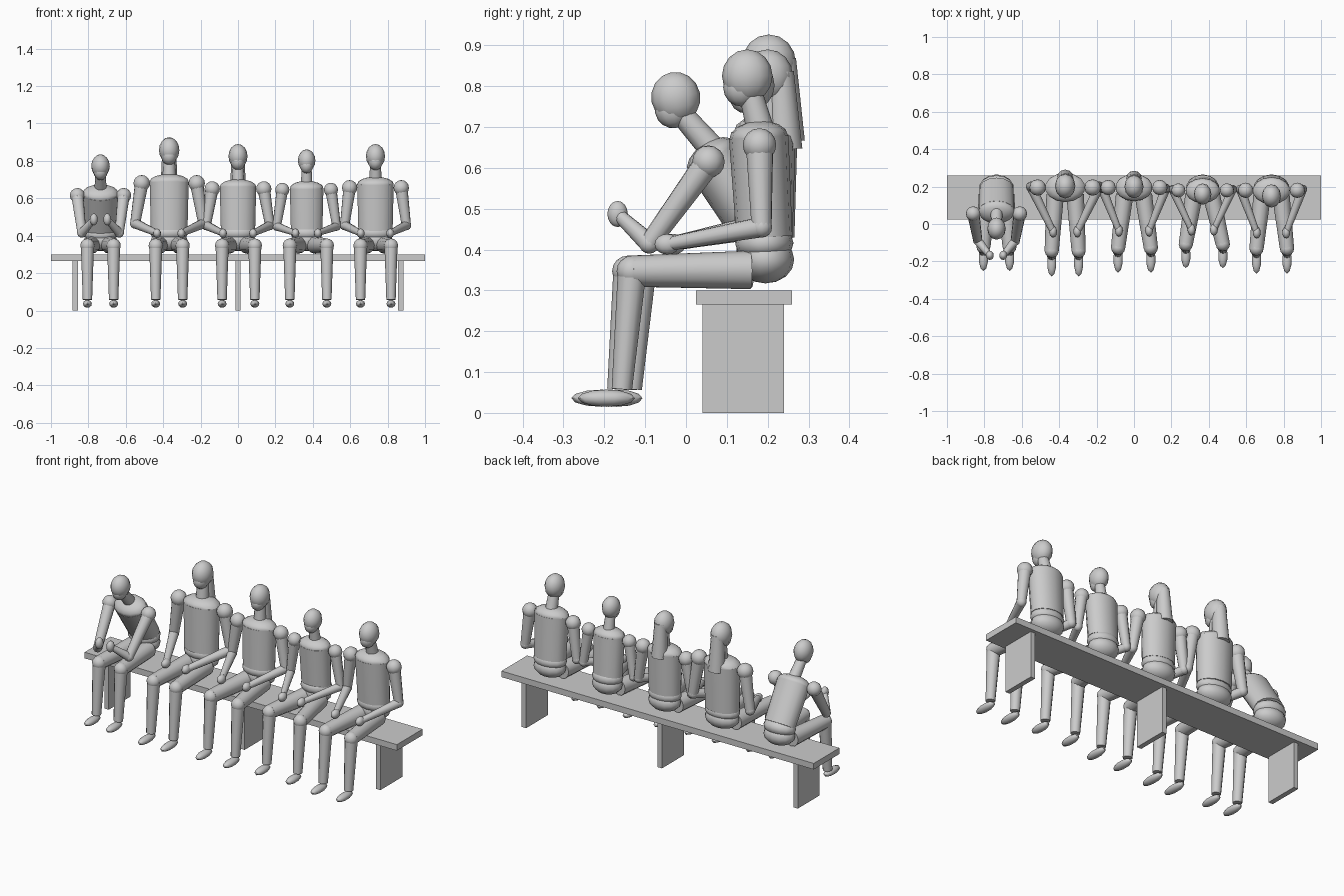
import bpy, bmesh, math
from mathutils import Matrix, Vector

if "Cube" in bpy.data.objects:
    bpy.data.objects.remove(bpy.data.objects["Cube"])


def finish(name, bm, mat):
    bm.transform(mat)
    me = bpy.data.meshes.new(name)
    bm.to_mesh(me)
    bm.free()
    for p in me.polygons:
        p.use_smooth = True
    me.set_sharp_from_angle(angle=math.radians(45))
    ob = bpy.data.objects.new(name, me)
    bpy.context.collection.objects.link(ob)
    return ob


def box(name, x0, x1, y0, y1, z0, z1):
    bm = bmesh.new()
    bmesh.ops.create_cube(bm, size=1)
    mat = Matrix.LocRotScale(Vector(((x0 + x1) / 2, (y0 + y1) / 2, (z0 + z1) / 2)), None,
                             Vector((x1 - x0, y1 - y0, z1 - z0)))
    return finish(name, bm, mat)


def ball(name, loc, radii, tilt=0, u=12, v=8):
    bm = bmesh.new()
    bmesh.ops.create_uvsphere(bm, u_segments=u, v_segments=v, radius=1)
    mat = Matrix.Translation(loc) @ Matrix.Rotation(tilt, 4, 'X') @ Matrix.Diagonal((*radii, 1))
    return finish(name, bm, mat)


def limb(name, a, b, r1, r2, n=12):
    a, b = Vector(a), Vector(b)
    d = b - a
    bm = bmesh.new()
    bmesh.ops.create_cone(bm, cap_ends=True, segments=n, radius1=r1, radius2=r2, depth=d.length)
    mat = Matrix.Translation((a + b) / 2) @ d.to_track_quat('Z', 'Y').to_matrix().to_4x4()
    return finish(name, bm, mat)


def barrel(name, x, a, b, rx, ry, taper):
    """Elliptical tapered cylinder leaning in the yz plane from a to b."""
    dy, dz = b[0] - a[0], b[1] - a[1]
    bm = bmesh.new()
    bmesh.ops.create_cone(bm, cap_ends=True, segments=14, radius1=taper, radius2=1,
                          depth=math.hypot(dy, dz))
    mat = (Matrix.Translation((x, (a[0] + b[0]) / 2, (a[1] + b[1]) / 2))
           @ Matrix.Rotation(math.atan2(-dy, dz), 4, 'X') @ Matrix.Diagonal((rx, ry, 1, 1)))
    return finish(name, bm, mat)


# Bench
box("bench_seat", -1, 1, 0.025, 0.26, 0.265, 0.30)
for lx in (-0.87, 0, 0.87):
    box("bench_leg", lx - 0.014, lx + 0.014, 0.04, 0.24, 0, 0.265)


def figure(x, s, chest, head, shoulder, elbow, hand, knee_y, feet, hair=False, tilt=0):
    cy, cz = chest
    hy, hz = head
    rx = 0.1 * s
    py = 0.195
    lean = math.atan2(py - cy, cz - 0.42)
    # Pelvis, belly and torso
    ball("pelvis", (x, py, 0.375), (0.094 * s, 0.07, 0.058), u=14)
    ball("belly", (x, py - 0.003, 0.415), (0.097 * s, 0.071, 0.048), lean / 2, u=14)
    barrel("torso", x, (py - 0.003, 0.43), (cy, cz), rx, 0.073 * s, 0.94)
    ball("chest_top", (x, cy, cz), (rx, 0.072 * s, 0.04), lean, u=14)
    # Neck and head
    limb("neck", (x, cy + 0.005, cz + 0.015), (x, hy + 0.005, hz - 0.03), 0.034 * s, 0.028 * s)
    ball("head", (x, hy, hz), (0.051 * s, 0.062 * s, 0.065 * s), tilt)
    off = Matrix.Rotation(tilt, 3, 'X') @ Vector((0, -0.014, -0.028)) * s
    ball("jaw", Vector((x, hy, hz)) + off, (0.039 * s, 0.045 * s, 0.047 * s), tilt)
    if hair:
        limb("long_hair", (x, hy + 0.03, hz + 0.01), (x, hy + 0.042, hz - 0.18 * s), 0.034 * s, 0.043 * s)
    for side, fx in zip((-1, 1), feet):
        def pt(p):
            return Vector((x + side * p[0], p[1], p[2]))
        sh, el, ha = pt(shoulder), pt(elbow), pt(hand)
        # Arm
        ball("shoulder", sh, (0.041 * s,) * 3)
        limb("upper_arm", sh, el, 0.034 * s, 0.025 * s)
        ball("elbow", el, (0.026 * s,) * 3)
        limb("forearm", el, ha, 0.025 * s, 0.017 * s)
        d = (ha - el).normalized()
        ball("hand", ha + d * 0.012, (0.021, 0.031, 0.025) if d.z < 0.3 else (0.021, 0.025, 0.032))
        # Leg
        kx = x + side * fx
        knee, ankle = (kx, knee_y, 0.347), (kx, knee_y - 0.025, 0.058)
        limb("thigh", (x + side * 0.05 * s, 0.157, 0.35), knee, 0.047, 0.038)
        ball("knee", knee, (0.038, 0.038, 0.038))
        limb("shin", knee, ankle, 0.035, 0.025)
        ball("foot", (kx, knee_y - 0.063, 0.036), (0.025, 0.07 * s, 0.021), u=10, v=6)


# Leaning figure, then four upright ones
figure(-0.735, 0.97, (0.065, 0.625), (-0.025, 0.772), (0.124, 0.055, 0.615), (0.1, -0.09, 0.415),
       (0.042, -0.16, 0.48), -0.12, (0.07, 0.07), tilt=0.2)
figure(-0.368, 1.07, (0.195, 0.69), (0.203, 0.857), (0.147, 0.195, 0.68), (0.182, 0.2, 0.465),
       (0.07, -0.03, 0.415), -0.143, (0.072, 0.072), hair=True)
figure(0, 1.0, (0.195, 0.662), (0.2, 0.825), (0.138, 0.195, 0.65), (0.17, 0.19, 0.455),
       (0.085, -0.025, 0.415), -0.127, (0.085, 0.09), hair=True)
figure(0.367, 0.92, (0.178, 0.653), (0.16, 0.802), (0.13, 0.18, 0.645), (0.16, 0.185, 0.45),
       (0.065, -0.02, 0.415), -0.108, (0.09, 0.108))
figure(0.735, 1.0, (0.178, 0.675), (0.15, 0.825), (0.138, 0.18, 0.656), (0.165, 0.185, 0.455),
       (0.083, -0.035, 0.415), -0.132, (0.08, 0.083))
